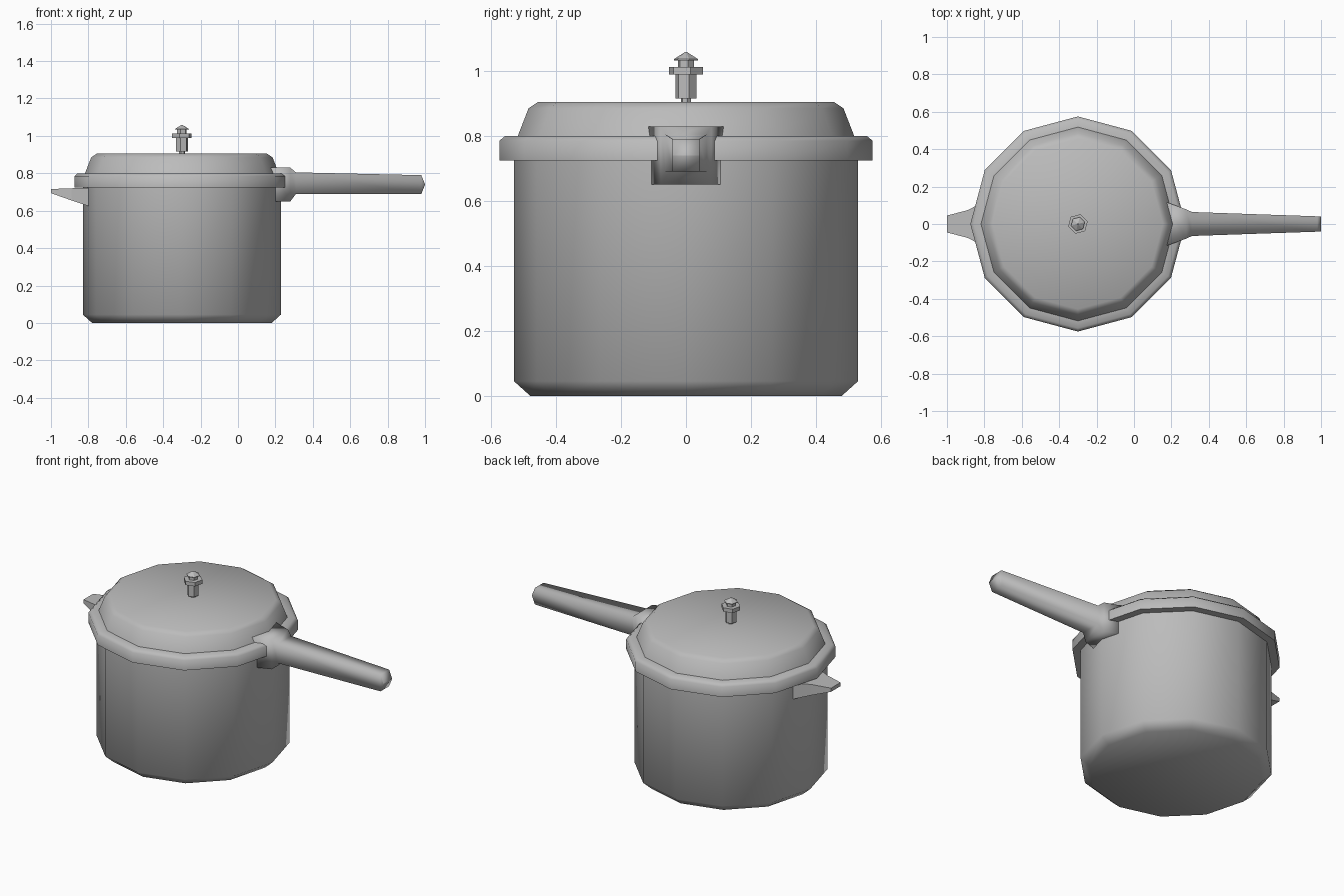
import bpy, bmesh
from math import cos, sin, pi, radians

cube = bpy.data.objects.get("Cube")
if cube:
    bpy.data.objects.remove(cube, do_unlink=True)

metal = bpy.data.materials.new("grey_metal")
metal.use_nodes = True
grey = (0.5, 0.5, 0.5, 1)
metal.diffuse_color = grey
metal.node_tree.nodes["Principled BSDF"].inputs["Base Color"].default_value = grey

POT_X = -0.30


def build(name, rings, smooth=None):
    """Bridge equal-sized rings of points, cap both ends."""
    bm = bmesh.new()
    loops = [[bm.verts.new(p) for p in ring] for ring in rings]
    n = len(loops[0])
    for a, b in zip(loops, loops[1:]):
        for i in range(n):
            j = (i + 1) % n
            bm.faces.new((a[i], a[j], b[j], b[i]))
    bm.faces.new(loops[0])
    bm.faces.new(loops[-1])
    bmesh.ops.recalc_face_normals(bm, faces=bm.faces)
    mesh = bpy.data.meshes.new(name)
    bm.to_mesh(mesh)
    bm.free()
    mesh.materials.append(metal)
    obj = bpy.data.objects.new(name, mesh)
    bpy.context.collection.objects.link(obj)
    if smooth:
        bpy.ops.object.select_all(action="DESELECT")
        obj.select_set(True)
        bpy.context.view_layer.objects.active = obj
        bpy.ops.object.shade_smooth_by_angle(angle=radians(smooth))
    return obj


def lathe(name, profile, sides, smooth=None, turn=0):
    """Spin (radius, height) points about the pot axis."""
    angles = [2 * pi * i / sides + radians(turn) for i in range(sides)]
    return build(name, [[(POT_X + r * cos(a), r * sin(a), z) for a in angles]
                        for r, z in profile], smooth)


def bar(name, sections, smooth=None):
    """Loft rectangles given as (x, half width, bottom, top)."""
    return build(name, [[(x, -w, lo), (x, w, lo), (x, w, hi), (x, -w, hi)]
                        for x, w, lo, hi in sections], smooth)


# Pot body and lid
lathe("pot_body", [(0.48, 0), (0.53, 0.045), (0.53, 0.74)], 12, 60)
lathe("lid_rim", [(0.50, 0.725), (0.575, 0.725), (0.575, 0.785),
                  (0.557, 0.80), (0.50, 0.80)], 12, 60)
lathe("lid_dome", [(0.52, 0.795), (0.485, 0.885), (0.455, 0.905)], 12, 60)

# Pressure valve on the lid
lathe("valve_stem", [(0.016, 0.90), (0.016, 0.92)], 6, turn=15)
lathe("valve_weight", [(0.033, 0.916), (0.033, 0.992)], 6, turn=15)
lathe("valve_flange", [(0.054, 0.99), (0.054, 1.013)], 6, turn=15)
lathe("valve_neck", [(0.026, 1.01), (0.026, 1.036)], 6, turn=15)
lathe("valve_cap", [(0.038, 1.033), (0.038, 1.037), (0.004, 1.058)], 6, turn=15)

# Long handle with flared mount, tapering grip and wedge tip
bar("long_handle", [(0.17, 0.118, 0.65, 0.83), (0.28, 0.078, 0.65, 0.83),
                    (0.31, 0.064, 0.69, 0.805), (0.98, 0.041, 0.69, 0.79),
                    (1.0, 0.041, 0.739, 0.741)], 95)

# Short helper handle on the opposite side
bar("short_handle", [(-0.80, 0.12, 0.625, 0.722), (-0.89, 0.074, 0.655, 0.72),
                     (-1.0, 0.045, 0.694, 0.716)])
